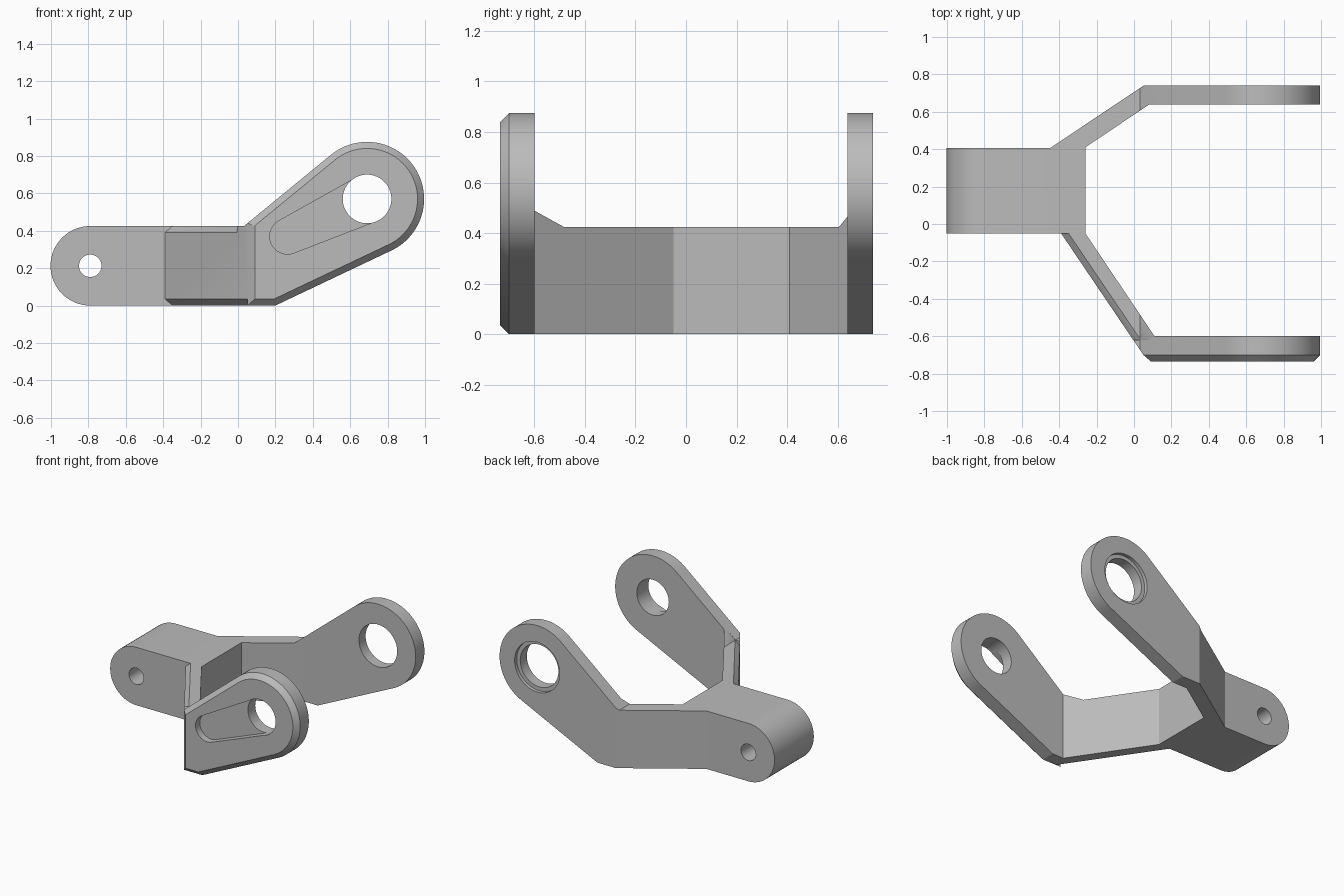
import bpy, bmesh
from math import sin, cos, tan, radians, acos, atan2, hypot

cube = bpy.data.objects.get("Cube")
if cube:
    bpy.data.objects.remove(cube, do_unlink=True)

metal = bpy.data.materials.new("plain_grey")
metal.use_nodes = True
GREY = (0.5, 0.5, 0.5, 1)
metal.diffuse_color = GREY
metal.node_tree.nodes["Principled BSDF"].inputs["Base Color"].default_value = GREY


def loft(name, sections):
    """Closed solid through sections with equal point counts."""
    bm = bmesh.new()
    rings = [[bm.verts.new(p) for p in s] for s in sections]
    n = len(rings[0])
    for a, b in zip(rings, rings[1:]):
        for i in range(n):
            j = (i + 1) % n
            bm.faces.new((a[i], a[j], b[j], b[i]))
    bm.faces.new(rings[0])
    bm.faces.new(rings[-1][::-1])
    bmesh.ops.recalc_face_normals(bm, faces=bm.faces)
    mesh = bpy.data.meshes.new(name)
    bm.to_mesh(mesh)
    bm.free()
    ob = bpy.data.objects.new(name, mesh)
    bpy.context.collection.objects.link(ob)
    mesh.materials.append(metal)
    return ob


def arc(c, r, a0, a1, n=32):
    """Points on an arc, angles in degrees."""
    angles = [radians(a0 + (a1 - a0) * i / n) for i in range(n + 1)]
    return [(c[0] + r * cos(a), c[1] + r * sin(a)) for a in angles]


def at_y(points, y):
    return [(x, y, z) for x, z in points]


def boolean(target, tool, op):
    mod = target.modifiers.new(op, "BOOLEAN")
    mod.operation, mod.object, mod.solver = op, tool, "EXACT"
    bpy.context.view_layer.objects.active = target
    bpy.ops.object.modifier_apply(modifier=mod.name)
    bpy.data.objects.remove(tool, do_unlink=True)


def bore(c, r, y0, y1):
    ring = arc(c, r, 0, 360, 64)[:-1]
    boolean(fork, loft("bore", [at_y(ring, y0), at_y(ring, y1)]), "DIFFERENCE")


PIVOT, EYE = (-0.79, 0.2125), (0.69, 0.57)
TOP, EYE_R, BEVEL = 0.425, 0.305, 0.035
UP, LOW = 39.3, 25


def side_profile(d):
    """Side outline, inset by d."""
    pts = arc(PIVOT, 0.2125 - d, 90, 270)
    pts.append((0.2 - d * tan(radians(LOW / 2)), d))
    pts += arc(EYE, EYE_R - d, LOW - 90, UP + 90, 48)
    pts.append((0.032 + d * tan(radians(UP / 2)), TOP - d))
    return pts


# Fork body: bevelled side outline intersected with the plan outline
full = side_profile(0)
fork = loft("fork_bracket", [at_y(side_profile(BEVEL), -0.735),
                             at_y(full, -0.70), at_y(full, 0.74)])
plan = [(-1.1, -0.05), (-0.39, -0.05), (0.05, -0.70), (0.09, -0.735),
        (0.16, -0.8), (1.1, -0.8), (1.1, -0.6), (0.11, -0.6),
        (-0.26, -0.05), (-0.26, 0.41), (0.08, 0.638), (1.1, 0.638),
        (1.1, 0.8), (0.141, 0.8), (-0.45, 0.405), (-1.1, 0.405)]
boolean(fork, loft("plan", [[(x, y, z) for x, y in plan] for z in (-0.1, 1)]),
        "INTERSECT")

# Bevels along the outside of the slanted front arm
for edge, s, y_end in ((TOP, 1, -0.62), (0, -1, -0.70)):
    sections = []
    for y in (-0.05, y_end):
        x = -0.39 - (y + 0.05) * 0.44 / 0.65
        sections.append([(x + 0.08, y, edge + s * BEVEL),
                         (x - 0.04, y, edge - s * 2 * BEVEL),
                         (x - 0.04, y, edge + s * BEVEL)])
    boolean(fork, loft("bevel", sections), "DIFFERENCE")

# Teardrop recess on the front plate
tail, r, R = (0.265, 0.37), 0.095, 0.128
dx, dz = EYE[0] - tail[0], EYE[1] - tail[1]
a = atan2(dz, dx) * 180 / 3.14159265
t = acos((r - R) / hypot(dx, dz)) * 180 / 3.14159265
drop = arc(tail, r, a + t, a + 360 - t) + arc(EYE, R, a - t, a + t)
boolean(fork, loft("recess", [at_y(drop, -0.8), at_y(drop, -0.685)]), "DIFFERENCE")

# Pivot hole, both eye holes and the rear counterbore
bore(PIVOT, 0.06, -0.3, 0.6)
bore(EYE, 0.13, -0.9, -0.3)
bore(EYE, 0.155, 0.3, 0.9)
bore(EYE, 0.183, 0.715, 0.9)

bpy.ops.object.select_all(action="DESELECT")
fork.select_set(True)
bpy.context.view_layer.objects.active = fork
bpy.ops.object.shade_smooth_by_angle(angle=radians(25))
